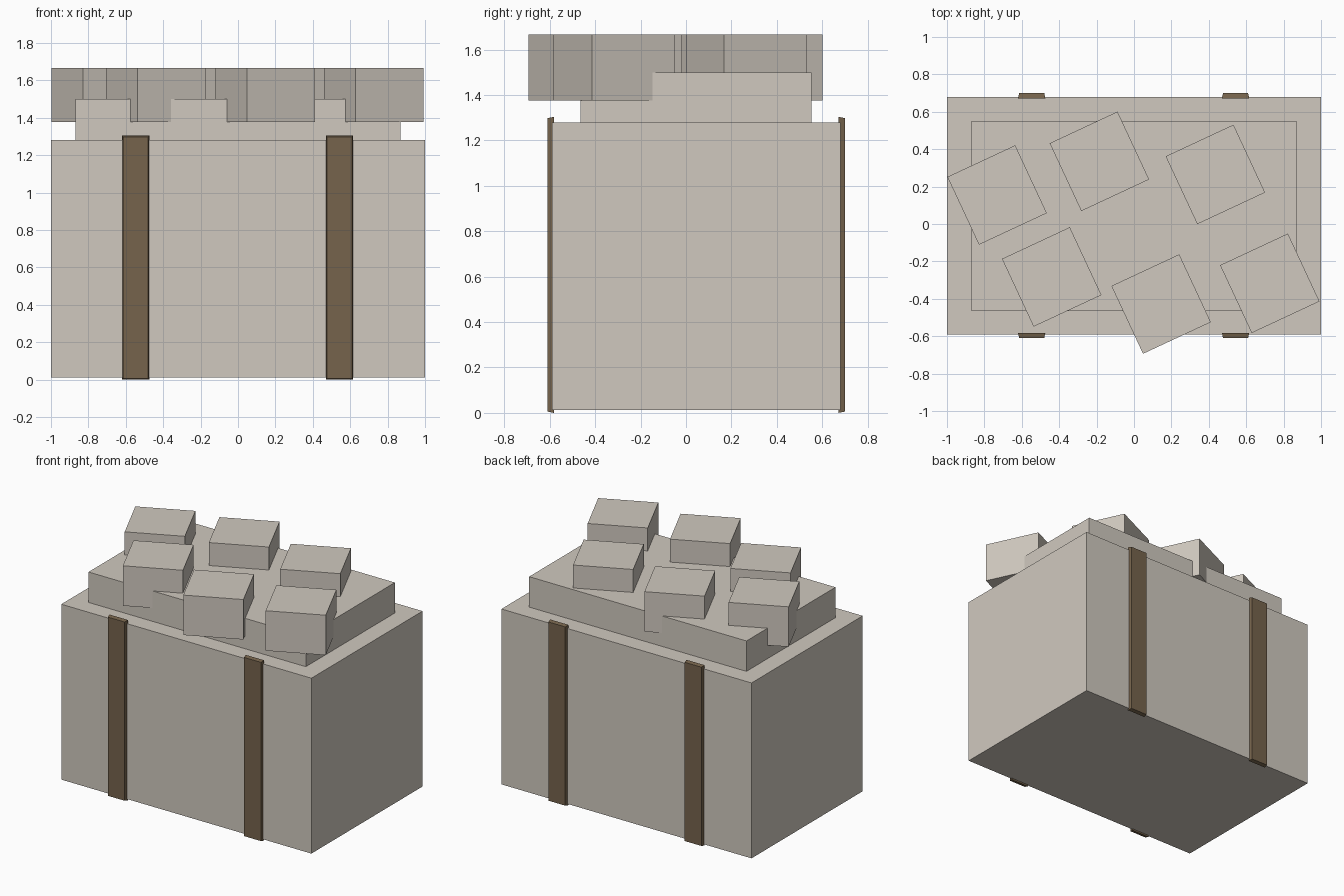
import bpy, bmesh, math
from mathutils import Matrix, Vector

cube = bpy.data.objects.get("Cube")
if cube:
    bpy.data.objects.remove(cube, do_unlink=True)


def material(name, color):
    m = bpy.data.materials.new(name)
    m.use_nodes = True
    m.diffuse_color = (*color, 1)
    bsdf = next(n for n in m.node_tree.nodes if n.type == 'BSDF_PRINCIPLED')
    bsdf.inputs["Base Color"].default_value = (*color, 1)
    return m


stone = material("pale stone", (0.631, 0.584, 0.521))
brown = material("dark brown", (0.181, 0.127, 0.073))


def box(name, mat, lo, hi, turn=0, outer=0):
    """Box between two corners, turned about its own z axis.
    outer = -1 or 1 narrows the face on that y side slightly."""
    lo, hi = Vector(lo), Vector(hi)
    size = hi - lo
    bm = bmesh.new()
    bmesh.ops.create_cube(bm, size=1, matrix=Matrix.Diagonal((*size, 1)))
    for v in bm.verts:
        if outer and v.co.y * outer > 0:
            v.co.x -= math.copysign(0.006, v.co.x)
            v.co.z -= math.copysign(0.006, v.co.z)
    mesh = bpy.data.meshes.new(name)
    bm.to_mesh(mesh)
    bm.free()
    mesh.materials.append(mat)
    ob = bpy.data.objects.new(name, mesh)
    ob.location = (lo + hi) / 2
    ob.rotation_euler.z = turn
    bpy.context.collection.objects.link(ob)
    return ob


# Main block and the raised slab on top of it
box("main_block", stone, (-1, -0.59, 0.012), (1, 0.68, 1.28))
box("top_slab", stone, (-0.87, -0.465, 1.27), (0.868, 0.552, 1.50))

# Turned blocks sunk into the slab
centres = [(-0.732, 0.155), (-0.185, 0.335), (0.435, 0.265),
           (-0.44, -0.283), (0.145, -0.428), (0.726, -0.317)]
for i, (x, y) in enumerate(centres, 1):
    box(f"loose_block_{i}", stone, (x - 0.2, y - 0.2, 1.377),
        (x + 0.2, y + 0.2, 1.666), turn=math.radians(25))

# Upright straps on the front and back
for side, x in (("right", -0.547), ("left", 0.543)):
    box(f"front_strap_{side}", brown, (x - 0.073, -0.61, 0),
        (x + 0.073, -0.582, 1.304), outer=-1)
    box(f"back_strap_{side}", brown, (x - 0.073, 0.672, 0),
        (x + 0.073, 0.70, 1.304), outer=1)
